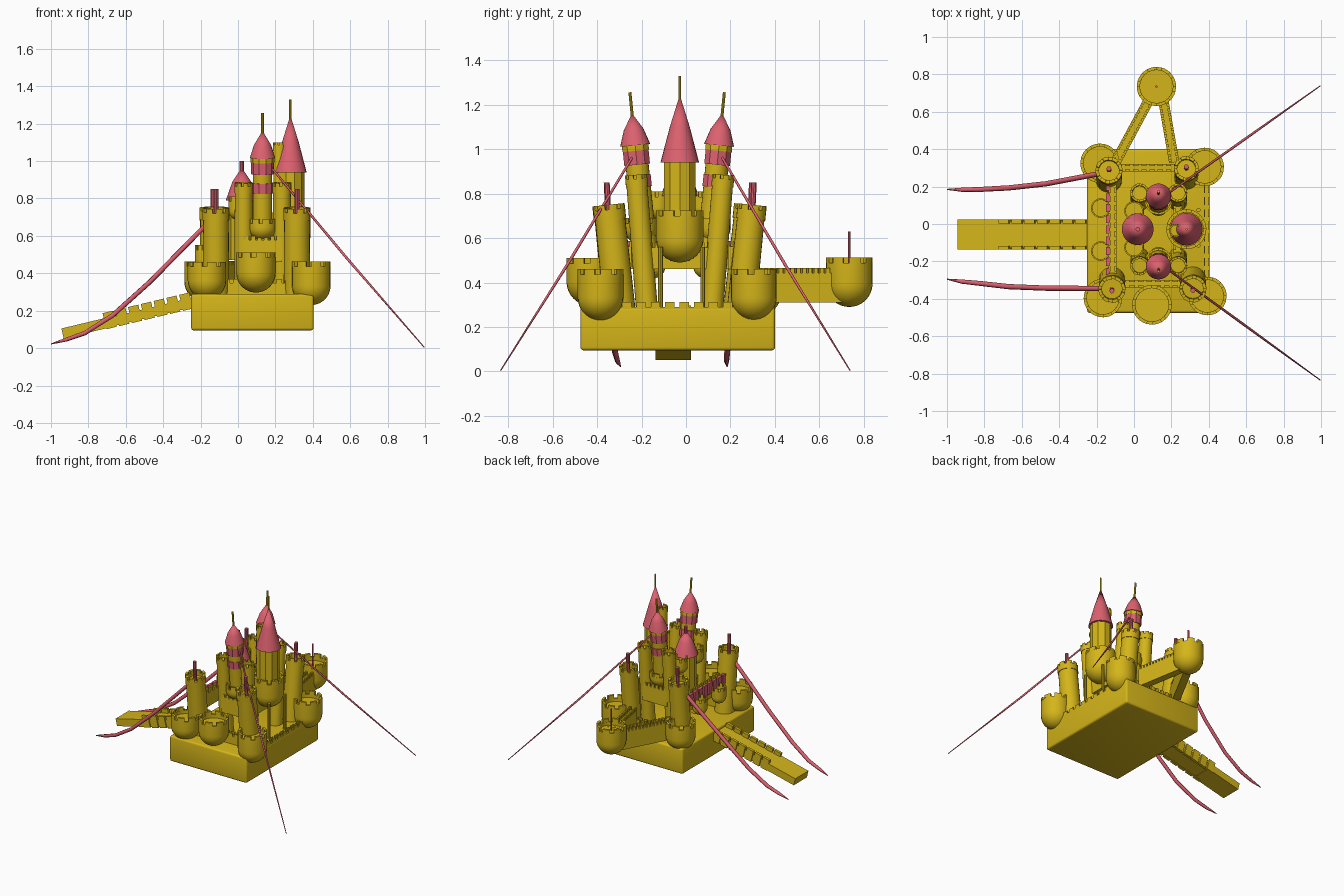
import bpy, bmesh, math
from mathutils import Vector, Matrix

if "Cube" in bpy.data.objects:
    bpy.data.objects.remove(bpy.data.objects["Cube"])


def material(name, col):
    m = bpy.data.materials.new(name)
    m.diffuse_color = (*col, 1)
    m.use_nodes = True
    m.node_tree.nodes["Principled BSDF"].inputs["Base Color"].default_value = m.diffuse_color
    return m


YELLOW = material("yellow", (0.66, 0.46, 0.01))
RED = material("red", (0.72, 0.12, 0.16))


def finish(name, bm, mat, smooth=True):
    bmesh.ops.recalc_face_normals(bm, faces=bm.faces)
    me = bpy.data.meshes.new(name)
    bm.to_mesh(me)
    bm.free()
    ob = bpy.data.objects.new(name, me)
    bpy.context.collection.objects.link(ob)
    me.materials.append(mat)
    if smooth:
        bpy.ops.object.select_all(action='DESELECT')
        ob.select_set(True)
        bpy.context.view_layer.objects.active = ob
        bpy.ops.object.shade_smooth_by_angle(angle=math.radians(35))
    return ob


def add_box(bm, center, size, rot=Matrix()):
    m = Matrix.Translation(center) @ rot @ Matrix.Diagonal((*size, 1))
    bmesh.ops.create_cube(bm, size=1, matrix=m)


def add_merlons(bm, r0, r1, z0, z1, n):
    for k in range(n):
        rings = []
        for j in range(4):
            a = 2 * math.pi * (k + 0.66 * j / 3) / n
            c, s = math.cos(a), math.sin(a)
            rings.append([bm.verts.new((r * c, r * s, z)) for r, z in
                          ((r0, z0), (r1, z0), (r1, z1), (r0, z1))])
        for p, q in zip(rings, rings[1:]):
            for i in range(4):
                bm.faces.new((p[i], p[(i + 1) % 4], q[(i + 1) % 4], q[i]))
        bm.faces.new(rings[0])
        bm.faces.new(rings[-1])


def lathe(name, profile, a, b, mat=YELLOW, merlons=None, seg=24):
    """Spin (radius, height) points round the axis from a towards b."""
    bm = bmesh.new()
    vs = [bm.verts.new((r, 0, z)) for r, z in profile]
    es = [bm.edges.new(e) for e in zip(vs, vs[1:])]
    bmesh.ops.spin(bm, geom=vs + es, cent=(0, 0, 0), axis=(0, 0, 1),
                   angle=2 * math.pi, steps=seg)
    bmesh.ops.remove_doubles(bm, verts=bm.verts, dist=1e-5)
    if merlons:
        add_merlons(bm, *merlons)
    a, b = Vector(a), Vector(b)
    bm.transform(Matrix.Translation(a) @
                 Vector((0, 0, 1)).rotation_difference(b - a).to_matrix().to_4x4())
    return finish(name, bm, mat)


def bowl(name, x, y, r, z0, z1):
    h, m, t = z1 - z0, 0.025, r * 0.84
    d = min(r, h * 0.6)
    prof = [(r * math.sin(i * math.pi / 16), d - d * math.cos(i * math.pi / 16)) for i in range(9)]
    prof += [(r, h - m), (t, h - m), (t, h - 2 * m), (0, h - 2 * m)]
    lathe(name, prof, (x, y, z0), (x, y, z1), merlons=(t, r, h - m, h, 8))


def turret(name, a, b, r, m=0.022):
    h = (Vector(b) - Vector(a)).length
    t = r * 0.8
    lathe(name, [(0, 0), (r * 1.05, 0), (r, h - 3 * m), (r * 1.06, h - 3 * m), (r * 1.06, h - m),
                 (t, h - m), (t, h - 2 * m), (0, h - 2 * m)], a, b,
          merlons=(t, r * 1.06, h - m, h, 8))


def rod(name, a, b, r, mat):
    h = (Vector(b) - Vector(a)).length
    lathe(name, [(0, 0), (r, 0), (r, h), (0, h)], a, b, mat, seg=10)


def wall(name, p, q, z0, z1, w, n, m=0.022, mat=YELLOW):
    """Straight wall with merlons along both edges."""
    p, q = Vector((*p, 0)), Vector((*q, 0))
    d = q - p
    rot = Matrix.Rotation(math.atan2(d.y, d.x), 4, 'Z')
    side = Vector((-d.y, d.x, 0)).normalized()
    bm = bmesh.new()
    add_box(bm, (p + q) / 2 + Vector((0, 0, (z0 + z1 - m) / 2)), (d.length, w, z1 - m - z0), rot)
    for k in range(n):
        c = p + d * (k + 0.5) / n
        for s in (-1, 1):
            add_box(bm, c + side * s * w * 0.37 + Vector((0, 0, z1 - m / 2)),
                    (d.length / n * 0.65, w * 0.26, m), rot)
    finish(name, bm, mat, False)


def streamer(name, pts, r, radii):
    cu = bpy.data.curves.new(name, 'CURVE')
    cu.dimensions = '3D'
    cu.bevel_depth = r
    cu.bevel_resolution = 1
    cu.use_fill_caps = True
    sp = cu.splines.new('POLY')
    sp.points.add(len(pts) - 1)
    for v, c, k in zip(sp.points, pts, radii):
        v.co = (*c, 1)
        v.radius = k
    cu.materials.append(RED)
    bpy.context.collection.objects.link(bpy.data.objects.new(name, cu))


# Base block with softened edges
bm = bmesh.new()
add_box(bm, (0.077, -0.037, 0.192), (0.655, 0.876, 0.195))
bmesh.ops.bevel(bm, geom=bm.edges[:], offset=0.014, segments=3, affect='EDGES', profile=0.5)
finish("base", bm, YELLOW)

# Low parapets on the base
wall("parapet_right", (0.388, -0.3), (0.388, 0.22), 0.26, 0.312, 0.03, 8)
wall("parapet_front", (-0.08, -0.32), (0.29, -0.32), 0.27, 0.37, 0.04, 8)
wall("parapet_back", (-0.1, 0.3), (0.25, 0.3), 0.27, 0.37, 0.04, 8)

# Round bowl bastions
for i, b in enumerate([(-0.166, -0.396, 0.103, 0.26, 0.46), (0.392, -0.385, 0.103, 0.23, 0.462),
                       (0.378, 0.305, 0.103, 0.23, 0.462), (-0.182, 0.325, 0.105, 0.25, 0.462),
                       (0.096, -0.432, 0.106, 0.297, 0.51)]):
    bowl(f"bastion_{i}", *b)
bowl("outpost_bastion", 0.12, 0.735, 0.105, 0.29, 0.513)
rod("outpost_pole", (0.12, 0.735, 0.45), (0.12, 0.735, 0.63), 0.006, RED)

# Walls out to the outpost
wall("outpost_wall_left", (-0.11, 0.31), (0.10, 0.70), 0.31, 0.465, 0.055, 16)
wall("outpost_wall_right", (0.215, 0.33), (0.15, 0.70), 0.31, 0.465, 0.055, 14)

# Tall corner turrets with red poles, leaning slightly outward
for i, (x, y, r) in enumerate([(-0.118, -0.35, 0.068), (0.315, -0.348, 0.068),
                               (-0.134, 0.288, 0.068), (0.28, 0.298, 0.062)]):
    s = 1 if y > 0 else -1
    turret(f"corner_turret_{i}", (x, y - s * 0.05, 0.27), (x, y, 0.75), r)
    rod(f"corner_pole_{i}", (x, y, 0.68), (x, y + s * 0.008, 0.85), 0.013, RED)

# Gate wall with red merlons, gate bowls
wall("gate_wall", (-0.115, -0.31), (-0.115, 0.25), 0.46, 0.585, 0.045, 12)
bm = bmesh.new()
for k in range(9):
    add_box(bm, (-0.138, -0.26 + 0.0575 * k, 0.545), (0.022, 0.042, 0.085))
finish("gate_red_merlons", bm, RED, False)
for i, y in enumerate((-0.145, 0.085)):
    bowl(f"gate_bowl_{i}", -0.178, y, 0.052, 0.42, 0.55)

# Raised keep walls on slim pillars
X0, X1, Y0, Y1 = 0.03, 0.235, -0.225, 0.168
wall("keep_front", (X0, Y0), (X1, Y0), 0.46, 0.6, 0.045, 6)
wall("keep_back", (X0, Y1), (X1, Y1), 0.46, 0.6, 0.045, 6)
wall("keep_left", (X0, Y0), (X0, Y1), 0.46, 0.58, 0.045, 10)
wall("keep_right", (X1, Y0), (X1, Y1), 0.46, 0.58, 0.045, 10)
for i, y in enumerate((-0.115, 0.075)):
    rod(f"pillar_{i}", (0.345, y, 0.27), (0.345, y, 0.56), 0.011, YELLOW)

# Keep turrets
for i, (x, y) in enumerate([(X0, Y0), (X1, Y0), (X0, Y1), (X1, Y1)]):
    s = 1 if y > 0 else -1
    turret(f"keep_turret_{i}", (x, y - s * 0.05, 0.27), (x, y, 0.885), 0.047, 0.018)

# Front and back banded spires
for side, y, s in (("front", -0.205, -1), ("back", 0.125, 1)):
    a, ax = Vector((0.131, y - s * 0.02, 0.58)), Vector((0, s * 0.1, 1)).normalized()
    at = lambda t: a + ax * t
    lathe(f"{side}_spire_body", [(0, -0.1), (0.052, -0.1), (0.052, 0.44), (0, 0.44)], a, a + ax)
    for j, (t0, t1, r, mat) in enumerate([(0.25, 0.305, 0.059, RED), (0.352, 0.415, 0.061, RED),
                                          (0.415, 0.45, 0.063, YELLOW)]):
        rod(f"{side}_spire_band_{j}", at(t0), at(t1), r, mat)
    lathe(f"{side}_spire_roof", [(0, 0.44), (0.068, 0.44), (0.045, 0.51), (0, 0.585)], a, a + ax, RED)
    rod(f"{side}_spire_pole", at(0.56), at(0.68), 0.007, YELLOW)
    bowl(f"{side}_spire_bowl", 0.131, y, 0.075, 0.575, 0.69)

# Main right spire standing in a bowl
c = (0.28, -0.028)
bowl("main_spire_bowl", *c, 0.107, 0.49, 0.725)
rod("main_spire_body", (*c, 0.6), (*c, 0.95), 0.075, YELLOW)
lathe("main_spire_roof", [(0, 0), (0.087, 0), (0.045, 0.16), (0, 0.305)], (*c, 0.94), (*c, 2), RED)
rod("main_spire_pole", (*c, 1.22), (*c, 1.33), 0.006, YELLOW)
turret("watch_turret", (0.222, -0.035, 0.47), (0.222, -0.035, 1.1), 0.033, 0.015)

# Low left spire
c = (0.02, -0.028)
rod("left_spire_body", (*c, 0.47), (*c, 0.81), 0.072, YELLOW)
lathe("left_spire_roof", [(0, 0), (0.085, 0), (0.05, 0.1), (0, 0.175)], (*c, 0.79), (*c, 2), RED)
rod("left_spire_pole", (*c, 0.9), (*c, 1.0), 0.012, RED)
for i, y in enumerate((-0.125, 0.07)):
    bowl(f"left_spire_bowl_{i}", 0.0, y, 0.052, 0.685, 0.81)

# Sloping entrance ramp with merlons on its sides
p, q = Vector((-0.938, -0.057, 0.078)), Vector((-0.22, -0.057, 0.25))
d = q - p
rot = Matrix.Rotation(-math.atan2(d.z, d.x), 4, 'Y')
bm = bmesh.new()
add_box(bm, (p + q) / 2, (d.length, 0.145, 0.05), rot)
add_box(bm, p + d * 0.19, (d.length * 0.38, 0.16, 0.055), rot)
for k in range(7):
    for s in (-1, 1):
        add_box(bm, p + d * (0.35 + 0.095 * k) + Vector((0, s * 0.07, 0.012)),
                (0.056, 0.02, 0.088), rot)
finish("entrance_ramp", bm, YELLOW, False)

# Curved streamers at the left, tight lines at the right
zs = [(-0.17, 0.66), (-0.47, 0.355), (-0.67, 0.175), (-0.82, 0.08), (-0.92, 0.045), (-1.0, 0.022)]
for i, ys in enumerate([(0.272, 0.215, 0.193, 0.185, 0.183, 0.185),
                        (-0.345, -0.343, -0.335, -0.318, -0.308, -0.295)]):
    streamer(f"streamer_{i}", [(x, y, z) for (x, z), y in zip(zs, ys)], 0.014,
             (1, 1, 1, 0.95, 0.8, 0.2))
for i, (ya, yb) in enumerate([(-0.235, -0.834), (0.155, 0.738)]):
    a, b = Vector((0.17, ya, 0.975)), Vector((0.995, yb, 0.005))
    streamer(f"guy_line_{i}", [a, a.lerp(b, 0.5) - Vector((0, 0, 0.01)), b], 0.007, (0.8, 1, 0.4))
